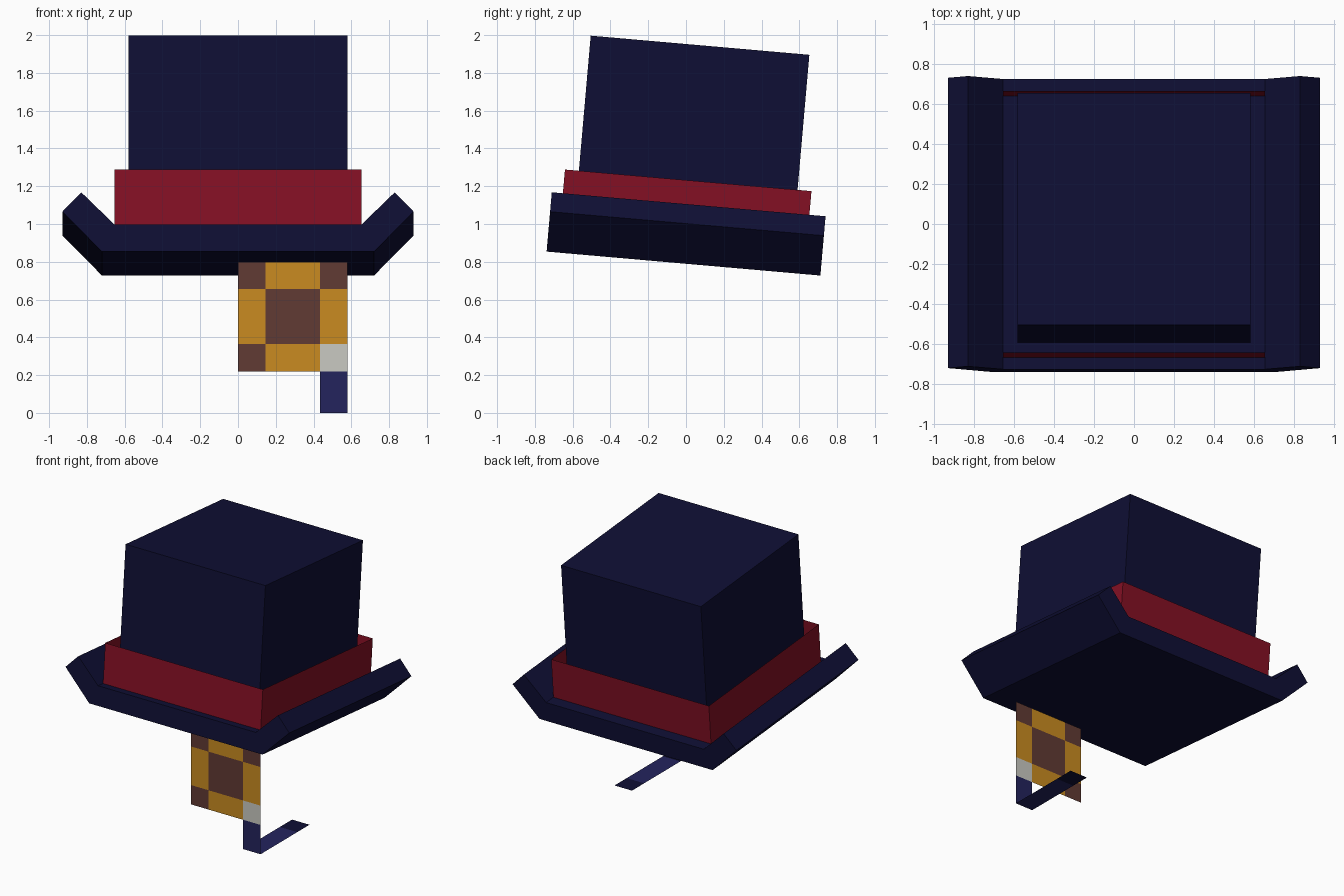
import bpy
import bmesh
import math

if "Cube" in bpy.data.objects:
    bpy.data.objects.remove(bpy.data.objects["Cube"], do_unlink=True)


def material(name, rgb):
    m = bpy.data.materials.new(name)
    m.use_nodes = True
    col = (*rgb, 1.0)
    m.diffuse_color = col
    bsdf = next(n for n in m.node_tree.nodes if n.type == 'BSDF_PRINCIPLED')
    bsdf.inputs["Base Color"].default_value = col
    bsdf.inputs["Roughness"].default_value = 0.9
    return m


NAVY = material("dark navy felt", (0.0046, 0.0046, 0.035))
RED = material("red ribbon", (0.23, 0.0050, 0.0175))
GOLD = material("gold", (0.59, 0.26, 0.0150))
BROWN = material("brown lens", (0.120, 0.043, 0.034))
WHITE = material("white glint", (0.59, 0.59, 0.54))
BLUE = material("blue chain", (0.0175, 0.0175, 0.110))


def finish(name, bm, mats, hat=False):
    me = bpy.data.meshes.new(name)
    bm.to_mesh(me)
    bm.free()
    for m in mats:
        me.materials.append(m)
    ob = bpy.data.objects.new(name, me)
    bpy.context.collection.objects.link(ob)
    if hat:  # hat parts share one backward-leaning frame
        ob.location = (0, -0.738, 0.854)
        ob.rotation_euler = (math.radians(-5), 0, 0)
    return ob


def box(name, half, y_mid, z0, z1, mat, open_ends=False):
    bm = bmesh.new()
    bmesh.ops.create_cube(bm, size=1)
    for v in bm.verts:
        v.co.x *= 2 * half
        v.co.y = v.co.y * 2 * half + y_mid
        v.co.z = z0 if v.co.z < 0 else z1
    if open_ends:
        bm.normal_update()
        caps = [f for f in bm.faces if abs(f.normal.z) > 0.9]
        bmesh.ops.delete(bm, geom=caps, context='FACES_ONLY')
    return finish(name, bm, [mat], hat=True)


# Brim: mirrored cross-section with upturned sides, extruded front to back
half = [(0.72, 0.0), (0.93, 0.212), (0.83, 0.315), (0.655, 0.145)]
profile = half + [(-x, z) for x, z in reversed(half)]
bm = bmesh.new()
front = bm.faces.new([bm.verts.new((x, 0, z)) for x, z in profile])
ext = bmesh.ops.extrude_face_region(bm, geom=[front], use_keep_orig=True)
for v in ext["geom"]:
    if isinstance(v, bmesh.types.BMVert):
        v.co.y = 1.455
bmesh.ops.recalc_face_normals(bm, faces=bm.faces)
finish("hat_brim", bm, [NAVY], hat=True)

# Crown and the loose open ribbon around it
box("hat_crown", 0.581, 0.714, 0.14, 1.159, NAVY)
box("hat_band", 0.655, 0.714, 0.14, 0.441, RED, open_ends=True)

# Eyeglass: flat 3 x 3 checker of cells
Y = -0.56
xs = (0.0, 0.145, 0.435, 0.58)
zs = (0.22, 0.365, 0.655, 0.80)
bm = bmesh.new()
grid = [[bm.verts.new((x, Y, z)) for x in xs] for z in zs]
for r in range(3):
    for c in range(3):
        f = bm.faces.new((grid[r][c], grid[r][c + 1], grid[r + 1][c + 1], grid[r + 1][c]))
        f.material_index = 1 if (r + c) % 2 == 0 else 0
        if (r, c) == (0, 2):
            f.material_index = 2
finish("eyeglass", bm, [GOLD, BROWN, WHITE])

# Chain: hangs down, then runs back with a dark tip
path = [(Y, 0.22), (Y, 0.0), (-0.125, 0.0), (0.02, 0.0)]
bm = bmesh.new()
rows = [[bm.verts.new((x, y, z)) for x in xs[2:]] for y, z in path]
for i in range(3):
    a, b = rows[i], rows[i + 1]
    f = bm.faces.new((a[0], b[0], b[1], a[1]))
    if i > 0:
        f.normal_flip()
    f.material_index = 1 if i == 2 else 0
bm.normal_update()
for f in bm.faces:
    if f.normal.y > 0.5 or f.normal.z < -0.5:
        f.normal_flip()
finish("eyeglass_chain", bm, [BLUE, NAVY])
